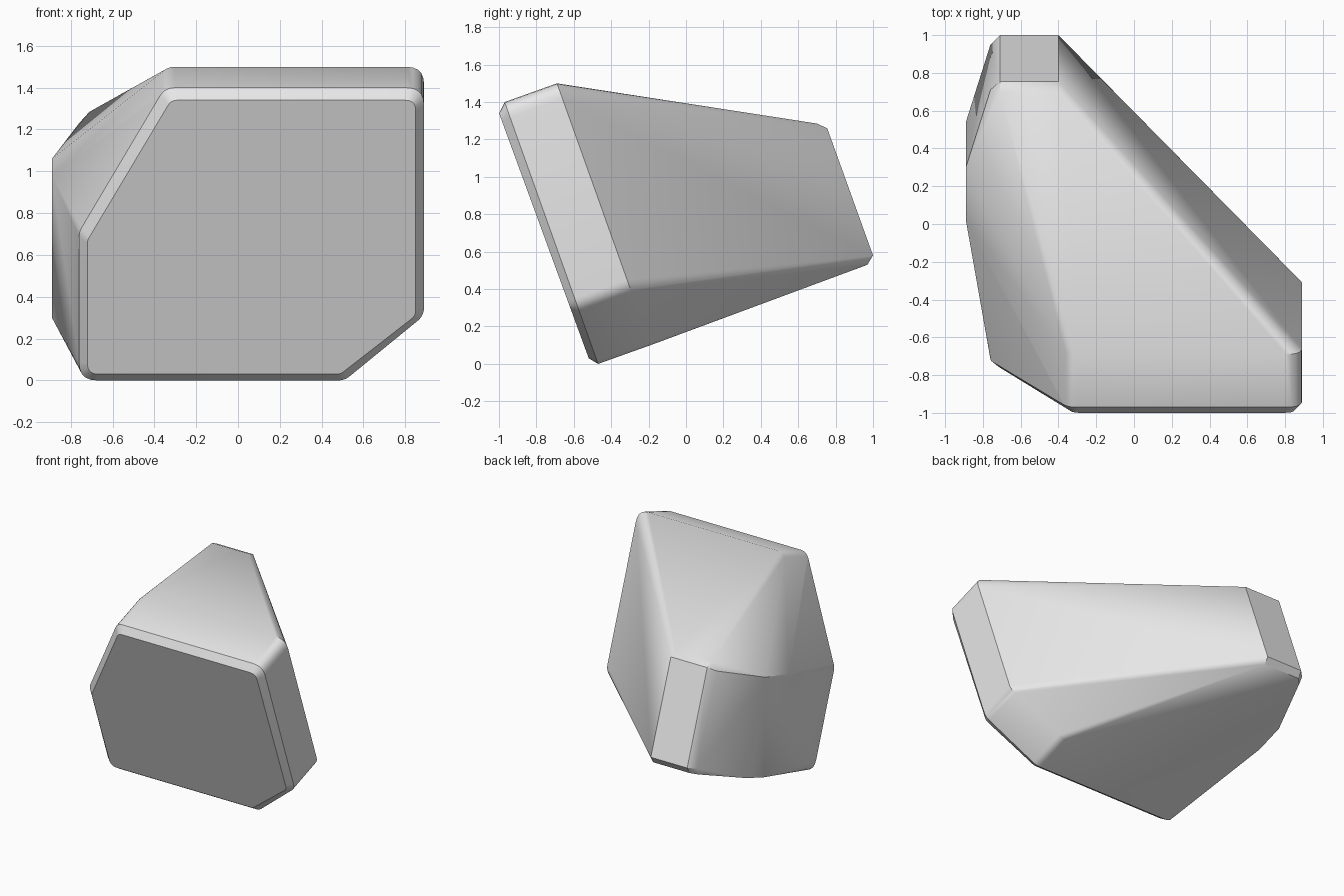
import bpy
import bmesh
import math
from mathutils import Vector

cube = bpy.data.objects.get("Cube")
if cube:
    bpy.data.objects.remove(cube, do_unlink=True)


def rounded(corners, radius, steps=5):
    """Round each corner of an (x, z) outline with a short curve."""
    pts = []
    for i, c in enumerate(corners):
        p = Vector(c)
        before = Vector(corners[i - 1]) - p
        after = Vector(corners[(i + 1) % len(corners)]) - p
        turn = before.angle(after)
        reach = radius / math.tan(turn / 2)
        a = p + before.normalized() * reach
        b = p + after.normalized() * reach
        for k in range(steps + 1):
            t = k / steps
            pts.append(a * (1 - t) ** 2 + p * 2 * t * (1 - t) + b * t * t)
    return pts


# Leaning front face and the slightly larger rim behind it
face = [(-0.72, 0.03), (0.49, 0.03), (0.85, 0.31),
        (0.85, 1.34), (-0.32, 1.34), (-0.72, 0.67)]
rim = [(-0.76, 0), (0.51, 0), (0.89, 0.31),
       (0.89, 1.40), (-0.35, 1.40), (-0.76, 0.71)]
points = [(p.x, -0.52 - 0.366 * (p.y - 0.03), p.y) for p in rounded(face, 0.05)]
rim_points = [(p.x, -0.47 - 0.357 * p.y, p.y) for p in rounded(rim, 0.085)]
points += rim_points

# Straight block behind the rim, on the left part only
points += [(x, y + 0.28, z + 0.10) for x, y, z in rim_points if x > -0.4]

# Narrow back end with small bevels
for x in (-0.40, -0.71):
    points += [(x, 0.70, 1.285), (x, 0.755, 1.26), (x, 1.0, 0.58), (x, 0.97, 0.53)]
points += [(-0.76, 0.71, 1.23), (-0.76, 0.95, 0.57), (-0.75, 0.93, 0.515)]

# Widest bulge on the right side
points += [(-0.89, 0.02, 0.98), (-0.89, 0.30, 1.06),
           (-0.89, 0.54, 0.375), (-0.89, 0.33, 0.30)]

# Wrap the points in one faceted solid
bm = bmesh.new()
for p in points:
    bm.verts.new(p)
hull = bmesh.ops.convex_hull(bm, input=bm.verts)
unused = [v for v in bm.verts if not v.link_faces]
bmesh.ops.delete(bm, geom=unused, context='VERTS')
bmesh.ops.dissolve_limit(bm, angle_limit=math.radians(1.0),
                         verts=bm.verts, edges=bm.edges)
bmesh.ops.recalc_face_normals(bm, faces=bm.faces)
mesh = bpy.data.meshes.new("rock")
bm.to_mesh(mesh)
bm.free()
rock = bpy.data.objects.new("rock", mesh)
bpy.context.collection.objects.link(rock)

# Plain grey stone
stone = bpy.data.materials.new("grey_stone")
stone.use_nodes = True
stone.diffuse_color = (0.8, 0.8, 0.8, 1)
stone.node_tree.nodes["Principled BSDF"].inputs["Base Color"].default_value = (0.8, 0.8, 0.8, 1)
mesh.materials.append(stone)

# Smooth the rounded corners, keep the facets crisp
bpy.ops.object.select_all(action='DESELECT')
rock.select_set(True)
bpy.context.view_layer.objects.active = rock
bpy.ops.object.shade_smooth_by_angle(angle=math.radians(30))
